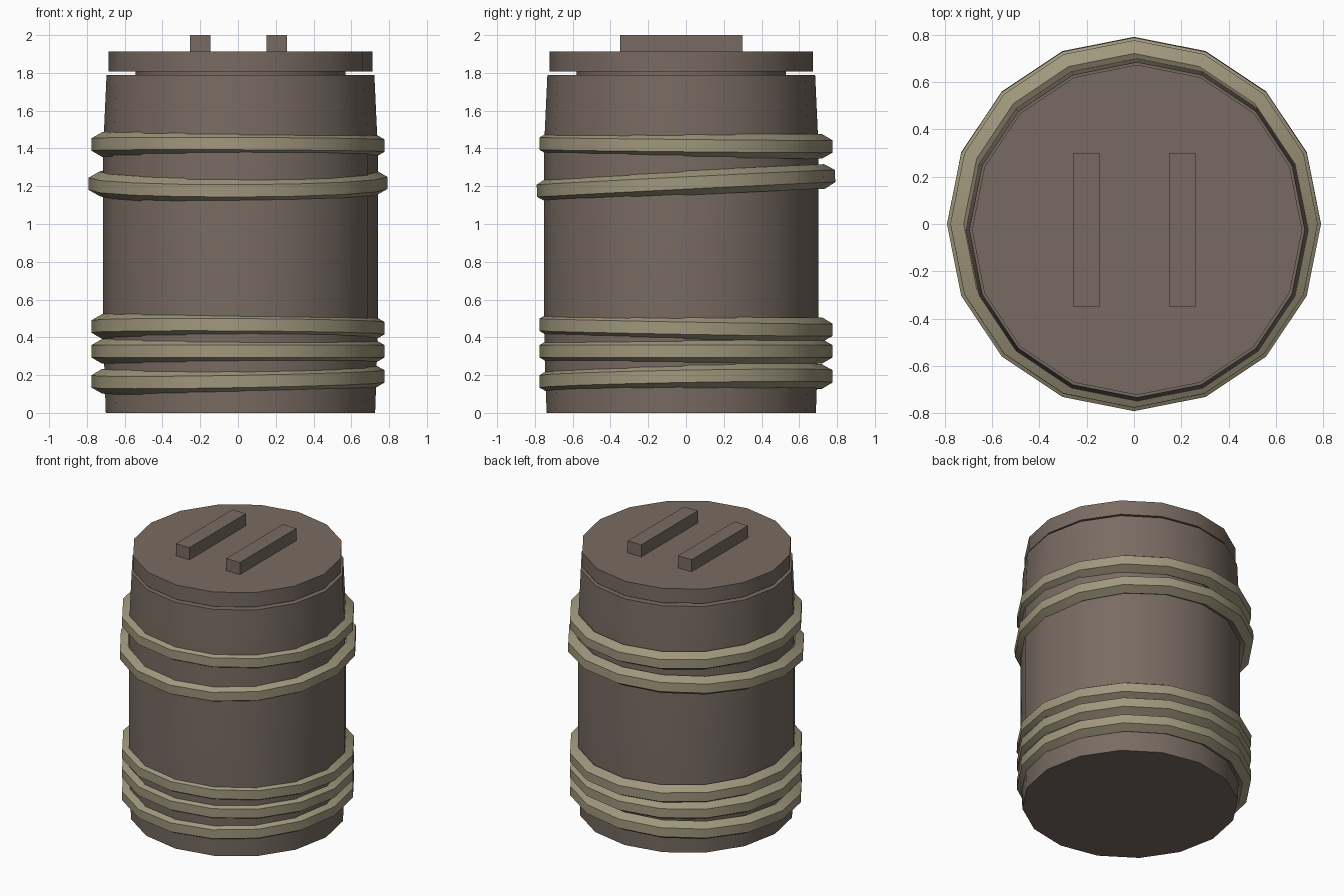
import bpy, bmesh
from math import cos, sin, pi, radians, atan

if "Cube" in bpy.data.objects:
    bpy.data.objects.remove(bpy.data.objects["Cube"])

SIDES = 16
CX, CY = 0.013, -0.025


def material(name, color):
    m = bpy.data.materials.new(name)
    m.diffuse_color = (*color, 1)
    m.use_nodes = True
    m.node_tree.nodes["Principled BSDF"].inputs["Base Color"].default_value = m.diffuse_color
    return m


wood = material("brown_wood", (0.19, 0.148, 0.122))
rope = material("tan_hoop", (0.35, 0.31, 0.205))


def finish(name, bm, mat, loc):
    bmesh.ops.recalc_face_normals(bm, faces=bm.faces)
    me = bpy.data.meshes.new(name)
    bm.to_mesh(me)
    bm.free()
    me.materials.append(mat)
    ob = bpy.data.objects.new(name, me)
    bpy.context.collection.objects.link(ob)
    ob.location = loc
    bpy.ops.object.select_all(action='DESELECT')
    ob.select_set(True)
    bpy.context.view_layer.objects.active = ob
    bpy.ops.object.shade_smooth_by_angle(angle=radians(30))
    return ob


def lathe(name, profile, mat, loc, closed=False):
    """Spin an (r, z) profile; closed profiles make a torus, open ones get caps."""
    bm = bmesh.new()
    rings = [[bm.verts.new((r * cos(2 * pi * i / SIDES), r * sin(2 * pi * i / SIDES), z))
              for i in range(SIDES)] for r, z in profile]
    pairs = list(zip(rings, rings[1:]))
    if closed:
        pairs.append((rings[-1], rings[0]))
    else:
        bm.faces.new(rings[0])
        bm.faces.new(rings[-1])
    for a, b in pairs:
        for i in range(SIDES):
            j = (i + 1) % SIDES
            bm.faces.new((a[i], a[j], b[j], b[i]))
    return finish(name, bm, mat, loc)


# Barrel body and the neck that carries the lid
lathe("barrel_body", [(0.713, 0), (0.72, 0.2), (0.727, 0.5), (0.727, 1.4), (0.709, 1.79)],
      wood, (CX, CY, 0))
lathe("lid_neck", [(0.555, 1.78), (0.555, 1.82)], wood, (CX, CY, 0))
lathe("lid", [(0.698, 1.807), (0.698, 1.912)], wood, (CX, CY, 0))

# Two bars on the lid
for name, x in (("lid_bar_left", -0.2), ("lid_bar_right", 0.205)):
    bm = bmesh.new()
    bmesh.ops.create_cube(bm, size=1)
    bmesh.ops.scale(bm, vec=(0.11, 0.65, 0.1), verts=bm.verts)
    finish(name, bm, wood, (x, -0.025, 1.95))

# Loosely tilted hoops with hexagonal section: height, radius, x slope, y slope
hoops = [(0.18, 0.72, 0.018, 0.018), (0.326, 0.72, 0, 0), (0.453, 0.72, -0.006, -0.018),
         (1.418, 0.72, -0.004, -0.01), (1.215, 0.734, 0.003, 0.05)]
for n, (z, r, sx, sy) in enumerate(hoops):
    section = [(r + 0.065 * cos(radians(30 + 60 * k)), 0.065 * sin(radians(30 + 60 * k)))
               for k in range(6)]
    ob = lathe(f"hoop_{n + 1}", section, rope, (0, 0, z), closed=True)
    ob.rotation_euler = (atan(sy), -atan(sx), 0)
